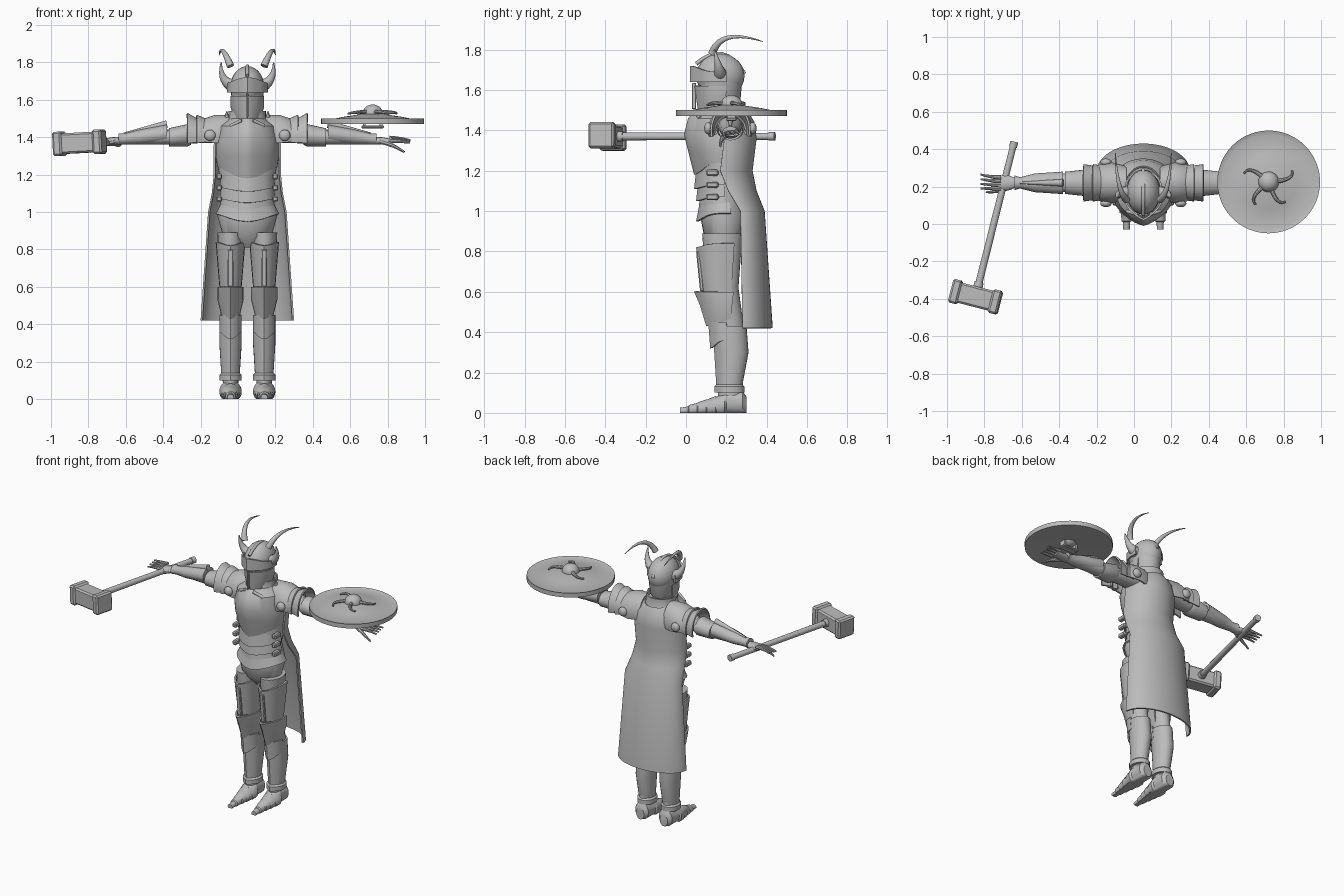
import bpy, bmesh
from math import sin, cos, pi, radians
from mathutils import Vector, Matrix

if "Cube" in bpy.data.objects:
    bpy.data.objects.remove(bpy.data.objects["Cube"], do_unlink=True)

steel = bpy.data.materials.new("steel_grey")
steel.use_nodes = True
GREY = (.5, .5, .5, 1)
steel.diffuse_color = GREY
steel.node_tree.nodes["Principled BSDF"].inputs["Base Color"].default_value = GREY

BODY_X = .05                      # the figure stands slightly off centre
ONE, BOTH = (1,), (1, -1)
FRONT, WRAP, BACK, OVER = (180, 360), (165, 375), (0, 180), (-15, 195)
TRUNK, HEAD, LEG, ARM = (0, .19), (0, .17), (.09, .2), (.22, 1.4)
PLATE = .01
parts = []


def make(name, bm, sides=ONE, thick=0, shift=BODY_X):
    """Turn a bmesh into one object, or a left and right pair."""
    for side in sides:
        copy = bm.copy()
        mirror = Matrix.Diagonal((side, 1, 1, 1))
        bmesh.ops.transform(copy, verts=copy.verts, matrix=Matrix.Translation((shift, 0, 0)) @ mirror)
        bmesh.ops.recalc_face_normals(copy, faces=copy.faces)
        if thick:
            bmesh.ops.solidify(copy, geom=copy.faces[:], thickness=thick)
            bmesh.ops.recalc_face_normals(copy, faces=copy.faces)
        prefix = "" if sides == ONE else ("left_" if side > 0 else "right_")
        mesh = bpy.data.meshes.new(prefix + name)
        copy.to_mesh(mesh)
        copy.free()
        mesh.materials.append(steel)
        obj = bpy.data.objects.new(prefix + name, mesh)
        bpy.context.collection.objects.link(obj)
        parts.append(obj)
    bm.free()


def stitch(bm, rings, closed=True, cap=True):
    """Join rows of points into a skin."""
    rows = [[bm.verts.new(point) for point in ring] for ring in rings]
    count = len(rows[0])
    for a, b in zip(rows, rows[1:]):
        for i in range(count if closed else count - 1):
            j = (i + 1) % count
            bm.faces.new((a[i], a[j], b[j], b[i]))
    if closed and cap:
        bm.faces.new(rows[0])
        bm.faces.new(rows[-1])


X, Y, Z = Vector((1, 0, 0)), Vector((0, 1, 0)), Vector((0, 0, 1))
AXES = {"x": (X, Y, Z), "y": (Y, X, Z), "z": (Z, X, Y)}


def loft(centre, rings, axis="z", arc=None, n=24, keel=0, cap=True, floor=0):
    """Ring: place on the axis, two half widths, optional sideways shift and dip at the front."""
    bm = bmesh.new()
    along, u, v = AXES[axis]
    start, end = arc or (0, 360)
    angles = [radians(start + (end - start) * i / n) for i in range(n + 1 if arc else n)]
    rows = []
    for place, width, depth, *extra in rings:
        shift, dip = (extra + [0, 0])[:2]
        row = []
        for a in angles:
            ridge = max(0, 1 - 2 * abs(cos(a))) if sin(a) < 0 else 0
            p = along * place + u * (centre[0] + width * cos(a))
            p += v * (centre[1] + shift + depth * sin(a) - keel * ridge)
            p.z = max(floor, p.z - dip * max(0, -sin(a)) ** 3)
            row.append(p)
        rows.append(row)
    stitch(bm, rows, not arc, cap)
    return bm


def curve_point(points, t):
    while len(points) > 1:
        points = [a.lerp(b, t) for a, b in zip(points, points[1:])]
    return points[0]


def tube(points, thick, thin, bm=None, sides=12, steps=8):
    """Tapered rod along a smooth curve guided by the points."""
    bm = bm or bmesh.new()
    guide = [Vector(p) for p in points]
    path = [curve_point(guide, i / steps) for i in range(steps + 1)]
    rows = []
    for i, p in enumerate(path):
        turn = Z.rotation_difference(path[min(i + 1, steps)] - path[max(i - 1, 0)])
        r = thick + (thin - thick) * i / steps
        rows.append([p + turn @ Vector((r * cos(a), r * sin(a), 0)) for a in (2 * pi * k / sides for k in range(sides))])
    stitch(bm, rows)
    return bm


def box(centre, size, turn=Matrix(), bevel=0, bm=None):
    bm = bm or bmesh.new()
    matrix = Matrix.Translation(centre) @ turn @ Matrix.Diagonal((*size, 1))
    corners = bmesh.ops.create_cube(bm, size=1, matrix=matrix)["verts"]
    if bevel:
        edges = list({edge for corner in corners for edge in corner.link_edges})
        bmesh.ops.bevel(bm, geom=edges, offset=bevel, segments=1, affect="EDGES")
    return bm


def ball(centre, size):
    bm = bmesh.new()
    matrix = Matrix.Translation(centre) @ Matrix.Diagonal((*size, 1))
    bmesh.ops.create_uvsphere(bm, u_segments=24, v_segments=14, radius=1, matrix=matrix)
    return bm


# Torso and layered front armour
make("torso", loft(TRUNK, [(.81, .04, .05), (.87, .13, .1), (.98, .16, .12), (1.1, .13, .11), (1.3, .17, .14),
                           (1.42, .16, .11), (1.5, .1, .09), (1.54, .06, .06)]))
make("breastplate", loft(TRUNK, [(1.5, .09, .12), (1.46, .15, .16), (1.38, .17, .18), (1.3, .17, .16),
                                 (1.24, .16, .13, 0, .06)], arc=WRAP, keel=.02), thick=PLATE)
for i in range(3):
    z = 1.2 - .06 * i
    make(f"waist_lame_{i + 1}", loft(TRUNK, [(z, .14, .13 - PLATE * i), (z - .07, .15, .14 - PLATE * i, 0, .02)],
                                     arc=FRONT, keel=PLATE), thick=PLATE)
    make(f"side_buckle_{i + 1}", box((.15, .13, z - .01), (.03, .06, .03), bevel=.006), BOTH)
make("hip_plate", loft(TRUNK, [(1.05, .14, .11), (.99, .17, .13, 0, .04)], arc=WRAP, keel=PLATE), thick=PLATE)
make("collar", loft(TRUNK, [(1.45, .13, .12), (1.49, .1, .1), (1.54, .1, .1)], cap=False), thick=PLATE)
make("cape_clasp", tube([(.03, .05, 1.49), (.09, .07, 1.46)], PLATE, PLATE), BOTH)

# Cape hanging from the shoulders
make("cape", loft(TRUNK, [(1.49, .1, .12), (1.44, .16, .15), (1.36, .18, .16), (1.2, .18, .16, -.02), (1.1, .19, .14, .02),
                          (1, .21, .12, .08), (.42, .25, .15, .09)], arc=BACK, n=32), thick=PLATE)

# Helmet with a slit between face plate and visor
make("helmet_dome", ball((*HEAD, 1.67), (.09, .12, .11)))
make("helmet_neck", loft(HEAD, [(1.5, .05, .07), (1.55, .08, .1), (1.67, .09, .11)]))
make("face_plate", loft(HEAD, [(1.62, .09, .12), (1.56, .09, .11), (1.5, .07, .1, 0, .01)], arc=WRAP, keel=.01), thick=PLATE)
make("visor", loft(HEAD, [(1.69, .1, .12, 0, -.03), (1.64, .1, .12)], arc=WRAP, keel=.02), thick=PLATE)
make("face_ridge", box((0, .04, 1.57), (.01, .02, .13), bevel=.003))
make("helmet_crest", tube([(0, .05, 1.73), (0, .19, 1.85), (0, .29, 1.68)], .01, .01))
make("horn_base", tube([(.06, .17, 1.67), (.15, .17, 1.69), (.14, .14, 1.8)], .04, .003), BOTH)
make("horn_tip", tube([(.09, .13, 1.78), (.14, .17, 1.91), (.15, .38, 1.84)], .02, .002, steps=14), BOTH)

# Legs
make("leg", loft(LEG, [(.89, .07, .1, -.02), (.62, .06, .08, -.02), (.4, .05, .07, .02), (.04, .04, .06, .02)]), BOTH)
make("thigh_plate", loft(LEG, [(.84, .08, .12, -.02, .02), (.6, .06, .09, -.02)], arc=(150, 390), n=10, keel=PLATE), BOTH, PLATE)
make("thigh_ridge", box((.09, .07, .7), (.03, .02, .2), Matrix.Rotation(.1, 4, "X"), .005), BOTH)
make("knee_guard", loft(LEG, [(.6, .07, .14), (.53, .07, .11), (.45, .05, .08, 0, .02)], arc=WRAP, n=12, keel=.02), BOTH, PLATE)
make("greave", loft(LEG, [(.43, .06, .08, .02), (.3, .06, .08, .03), (.14, .05, .06, .02), (.13, .06, .07, .02),
                          (.1, .06, .07, .02)], keel=PLATE), BOTH)
make("shin_flange", loft(LEG, [(.45, .06, .08), (.36, .06, .08, .01, .04)], arc=FRONT, n=12, keel=PLATE), BOTH, PLATE)

# Armoured shoes made of overlapping steps
steps = [(.3, .03, .04, .04), (.28, .05, .06, .05), (.2, .05, .06, .05)]
for i in range(5):
    y, s = .19 - .045 * i, 1 - .17 * i
    steps += [(y, .06 * s, .06 * s, .04 * s), (y - .04, .055 * s, .05 * s, .03 * s)]
make("foot", loft((.09, 0), steps, "y"), BOTH)

# Arms held straight out
make("arm", loft(ARM, [(.12, .08, .06, .03), (.22, .06, .05, .02), (.42, .05, .04), (.56, .04, .04), (.69, .02, .02, -.02)], "x"), BOTH)
make("arm_band", loft(ARM, [(.3, .06, .05, .01), (.32, .07, .06, .01), (.41, .06, .05), (.42, .06, .05)], "x"), BOTH)
make("forearm_guard", loft(ARM, [(.43, .06, .05, .02), (.58, .05, .04), (.66, .03, .03, -.01), (.69, .04, .03, -.01)], "x", n=14), BOTH)
make("forearm_ridge", tube([(.43, .22, 1.47), (.66, .22, 1.42)], .02, .005), BOTH)
hand = loft(ARM, [(.67, .02, .02, -.02), (.72, .04, .02, -.02), (.78, .04, .01, -.02)], "x")
for i in range(4):
    y, z = .19 + .02 * i, 1.38 + .005 * i
    tube([(.76, y, z), (.82, y, z), (.87, y + .005 * i, z - .01)], .013, .005, hand, 8)
tube([(.71, .2, 1.38), (.78, .17, 1.36), (.84, .17, 1.32)], .017, .005, hand, 8)
make("hand", hand, BOTH)

# Shoulder guards: a dome and two flaring lames with round bosses
make("shoulder_guard", loft(ARM, [(.09, .09, .12), (.17, .11, .12), (.23, .1, .1), (.26, .08, .08)], "x", OVER), BOTH, PLATE)
for i in range(2):
    x = .2 + .05 * i
    make(f"shoulder_lame_{i + 1}", loft(ARM, [(x, .09, .09), (x + .07, .1, .12 + PLATE * i)], "x", OVER), BOTH, PLATE)
for label, y in (("front", .11), ("back", .33)):
    make(f"shoulder_boss_{label}", ball((.2, y, 1.41), (.03, .02, .03)), BOTH)
make("shoulder_spike", tube([(.11, .19, 1.49), (.11, .18, 1.54)], .02, .002, sides=6), BOTH)

# Round shield lying over the left forearm
SHIELD = Vector((.72, .225, 1.525))
outline = ((1.5, .02), (1.47, .255), (1.47, .275), (1.5, .275), (1.49, .25), (1.51, .15), (1.53, .02))
make("shield", loft(SHIELD, [(z, r, r) for z, r in outline], n=48), shift=0)
make("shield_boss", ball(SHIELD, (.055, .055, .05)), shift=0)
hooks = bmesh.new()
for angle in (140, 5, 290, 220):
    turn = Matrix.Rotation(radians(angle), 3, "Z")
    tube([SHIELD + turn @ Vector(p) for p in ((.04, 0, .01), (.14, 0, .01), (.13, .05, 0))], .012, .005, hooks, 8)
make("shield_hooks", hooks, shift=0)
strap = box(SHIELD - Z * .07, (.12, .05, .015), bevel=.004)
for side in BOTH:
    box(SHIELD + X * side * .045 - Z * .05, (.015, .04, .04), bm=strap)
make("shield_strap", strap, shift=0)

# War hammer held in the right hand
top, end = Vector((-.84, -.36, 1.37)), Vector((-.64, .44, 1.37))
way = (end - top).normalized()
make("hammer_handle", tube([top, end - way * .03], .02, .018), shift=0)
make("hammer_pommel", tube([end - way * .03, end], .022, .022), shift=0)
turn = Matrix.Rotation(radians(-14.5), 4, "Z") @ Matrix.Rotation(radians(-3), 4, "Y")
middle = top - way * .03
head = box(middle, (.2, .11, .11), turn, PLATE)
for side in BOTH:
    box(middle + turn @ (X * side * .11), (.05, .13, .13), turn, PLATE, head)
make("hammer_head", head, shift=0)
make("hammer_socket", tube([middle, middle + way * .08], .03, .025), shift=0)

# Smooth shading with crisp plate edges
bpy.ops.object.select_all(action="DESELECT")
for obj in parts:
    obj.select_set(True)
bpy.context.view_layer.objects.active = parts[0]
bpy.ops.object.shade_smooth_by_angle(angle=radians(35))
